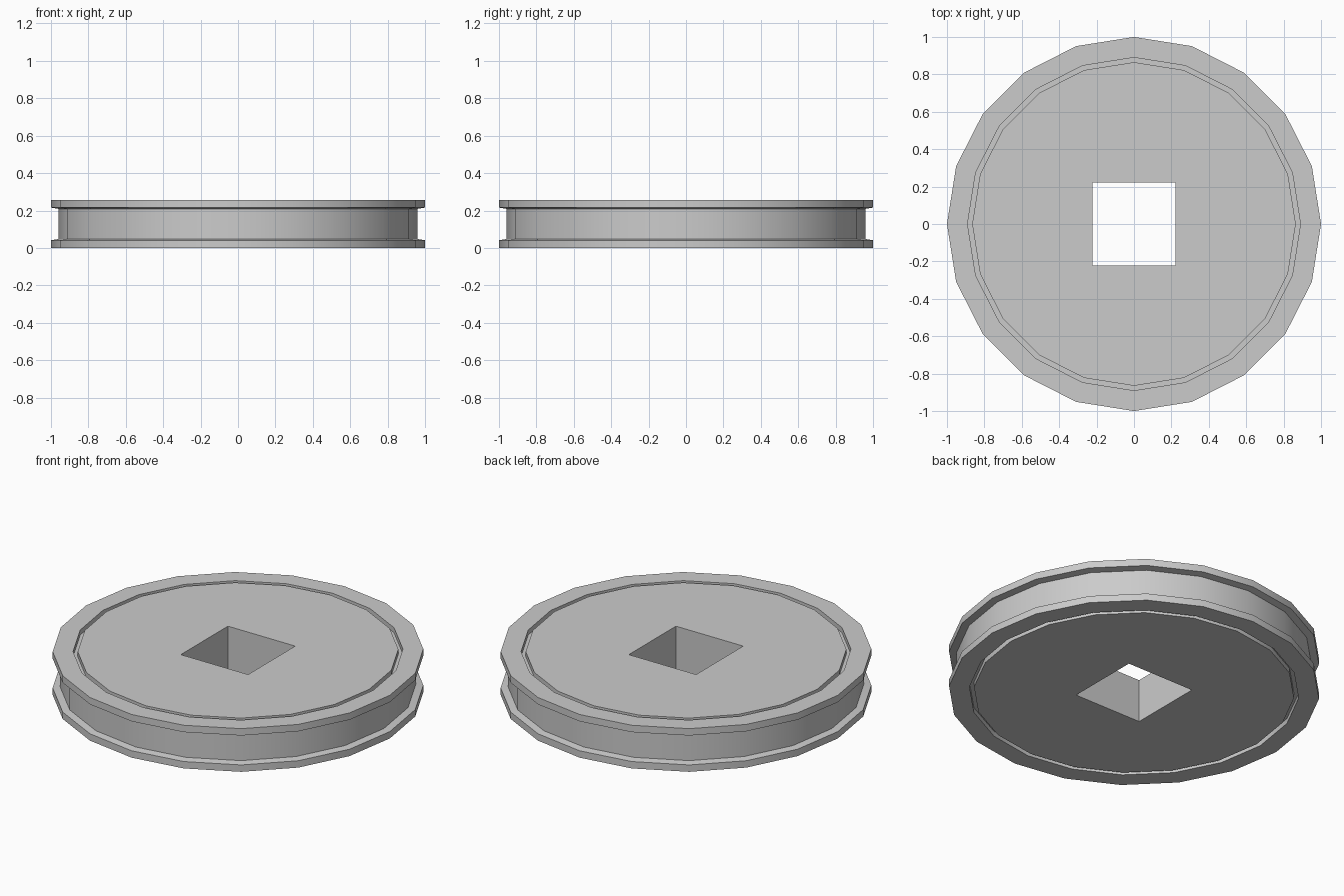
import bpy, bmesh
from math import sin, cos, pi, radians

if "Cube" in bpy.data.objects:
    bpy.data.objects.remove(bpy.data.objects["Cube"])

SIDES, H = 20, 0.257
# lower half of the wheel profile: grooved face, flange edge, drum
half = [(0, 0), (0.865, 0), (0.865, 0.03), (0.89, 0.03), (0.89, 0),
        (1.0, 0), (1.0, 0.041), (0.96, 0.048)]
profile = half + [(r, H - z) for r, z in reversed(half)]


def lathe(name, pts, sides):
    bm = bmesh.new()
    rings = []
    for r, z in pts:
        if r == 0:
            rings.append([bm.verts.new((0, 0, z))] * sides)
        else:
            rings.append([bm.verts.new((r * cos(2 * pi * i / sides),
                                        r * sin(2 * pi * i / sides), z))
                          for i in range(sides)])
    for a, b in zip(rings, rings[1:]):
        for i in range(sides):
            j = (i + 1) % sides
            bm.faces.new(list(dict.fromkeys((a[i], a[j], b[j], b[i]))))
    bmesh.ops.recalc_face_normals(bm, faces=bm.faces)
    me = bpy.data.meshes.new(name)
    bm.to_mesh(me)
    bm.free()
    ob = bpy.data.objects.new(name, me)
    bpy.context.collection.objects.link(ob)
    return ob


# grooved wheel
wheel = lathe("grooved_wheel", profile, SIDES)

# square axle hole
bpy.ops.mesh.primitive_cube_add(size=1, location=(0, 0, H / 2))
cutter = bpy.context.object
cutter.name = "axle_hole_cutter"
cutter.scale = (0.443, 0.443, 1)
cutter.hide_render = True
mod = wheel.modifiers.new("axle_hole", 'BOOLEAN')
mod.operation = 'DIFFERENCE'
mod.solver = 'EXACT'
mod.object = cutter

bpy.ops.object.select_all(action='DESELECT')
bpy.context.view_layer.objects.active = wheel
wheel.select_set(True)
bpy.ops.object.modifier_apply(modifier=mod.name)
bpy.data.objects.remove(cutter)
bpy.ops.object.shade_smooth_by_angle(angle=radians(30))
